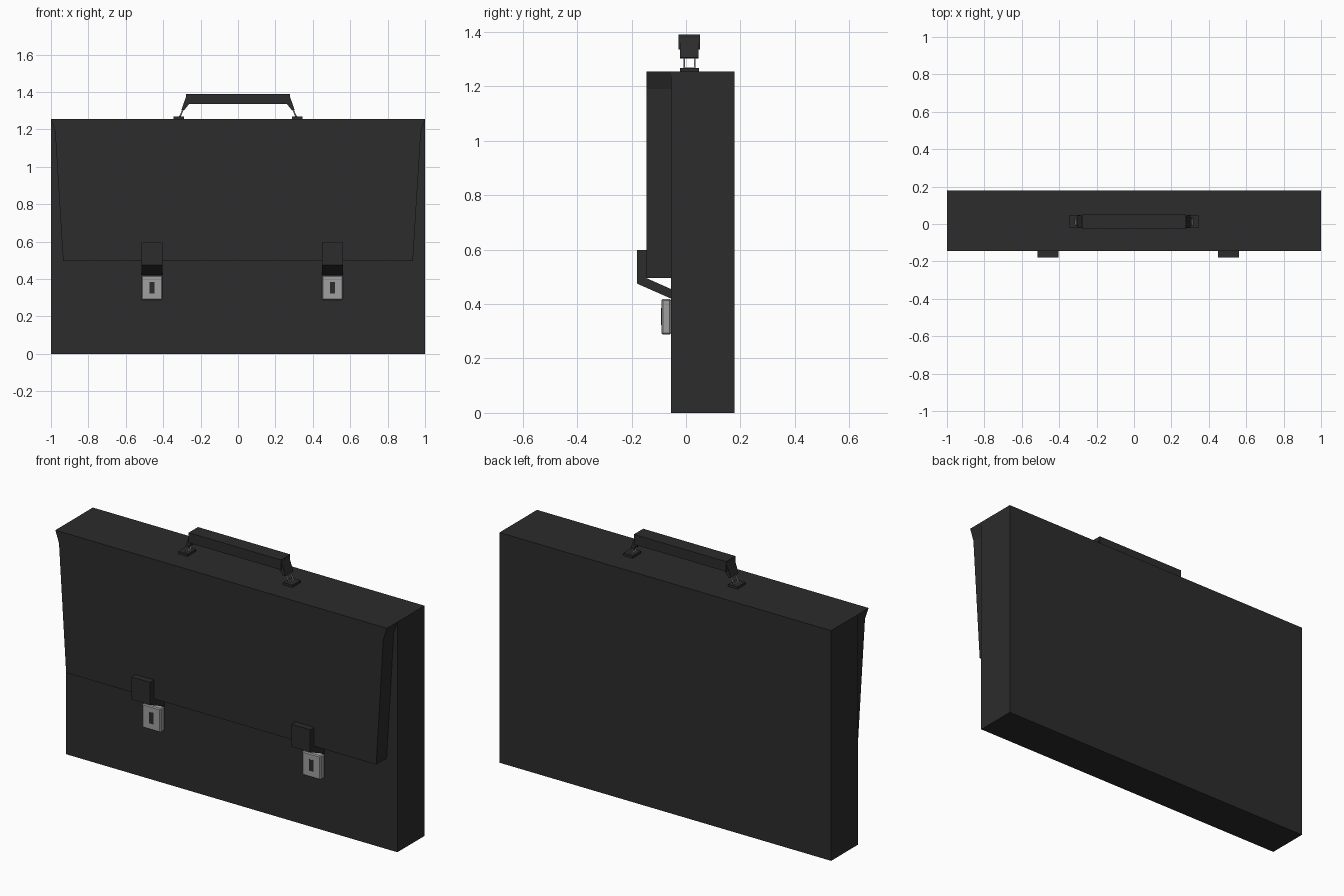
import bpy, bmesh
from mathutils import Vector

if "Cube" in bpy.data.objects:
    bpy.data.objects.remove(bpy.data.objects["Cube"])


def material(name, c):
    m = bpy.data.materials.new(name)
    m.diffuse_color = (c, c, c, 1)
    m.use_nodes = True
    m.node_tree.nodes["Principled BSDF"].inputs["Base Color"].default_value = m.diffuse_color
    return m


leather = material("dark_leather", 0.025)
metal = material("grey_metal", 0.35)


def prism(name, base, sweep, mat):
    """Extrude a flat outline along a vector."""
    bm = bmesh.new()
    face = bm.faces.new([bm.verts.new(p) for p in base])
    ext = bmesh.ops.extrude_face_region(bm, geom=[face], use_keep_orig=True)
    verts = [v for v in ext["geom"] if isinstance(v, bmesh.types.BMVert)]
    bmesh.ops.translate(bm, vec=Vector(sweep), verts=verts)
    bmesh.ops.recalc_face_normals(bm, faces=bm.faces[:])
    mesh = bpy.data.meshes.new(name)
    bm.to_mesh(mesh)
    bm.free()
    mesh.materials.append(mat)
    ob = bpy.data.objects.new(name, mesh)
    bpy.context.collection.objects.link(ob)
    return ob


def box(name, x, y, z, mat):
    base = [(x[0], y[0], z[0]), (x[1], y[0], z[0]), (x[1], y[1], z[0]), (x[0], y[1], z[0])]
    return prism(name, base, (0, 0, z[1] - z[0]), mat)


# Case body
box("case_body", (-1, 1), (-0.055, 0.178), (0, 1.255), leather)

# Front flap, tapering towards its lower edge
outline = [(1, 1.255), (0.978, 1.19), (0.935, 0.495)]
outline += [(-x, z) for x, z in reversed(outline)]
prism("front_flap", [(x, -0.145, z) for x, z in outline], (0, 0.09, 0), leather)

# Closing straps and locks
for side, cx in (("left", -0.46), ("right", 0.505)):
    profile = [(-0.145, 0.598), (-0.18, 0.598), (-0.18, 0.475),
               (-0.055, 0.42), (-0.055, 0.455), (-0.145, 0.495)]
    prism(side + "_strap", [(cx - 0.056, y, z) for y, z in profile], (0.112, 0, 0), leather)
    lock = box(side + "_lock", (cx - 0.056, cx + 0.056), (-0.09, -0.055), (0.288, 0.418), metal)
    bevel = lock.modifiers.new("bevel", "BEVEL")
    bevel.width, bevel.segments = 0.005, 1
    box(side + "_keyhole", (cx - 0.013, cx + 0.013), (-0.091, -0.085), (0.323, 0.385), leather)

# Handle grip
box("handle_grip", (-0.278, 0.278), (-0.028, 0.052), (1.335, 1.39), leather)

# Handle ends: sloping tab, wire ring and base plate on each side
for side, s in (("left", -1), ("right", 1)):
    tab = [(0.262, 1.335), (0.278, 1.375), (0.302, 1.305), (0.288, 1.302)]
    prism(side + "_handle_tab", [(s * x, -0.022, z) for x, z in tab], (0, 0.068, 0), leather)
    box(side + "_handle_base", sorted((s * 0.288, s * 0.344)), (-0.022, 0.048), (1.255, 1.268), leather)

    curve = bpy.data.curves.new(side + "_handle_ring", "CURVE")
    curve.dimensions = "3D"
    curve.bevel_depth, curve.bevel_resolution = 0.005, 0
    spline = curve.splines.new("POLY")
    spline.points.add(3)
    ring = [(0.288, -0.006, 1.318), (0.288, 0.032, 1.318), (0.312, 0.032, 1.266), (0.312, -0.006, 1.266)]
    for p, (x, y, z) in zip(spline.points, ring):
        p.co = (s * x, y, z, 1)
    spline.use_cyclic_u = True
    curve.materials.append(metal)
    bpy.context.collection.objects.link(bpy.data.objects.new(side + "_handle_ring", curve))
